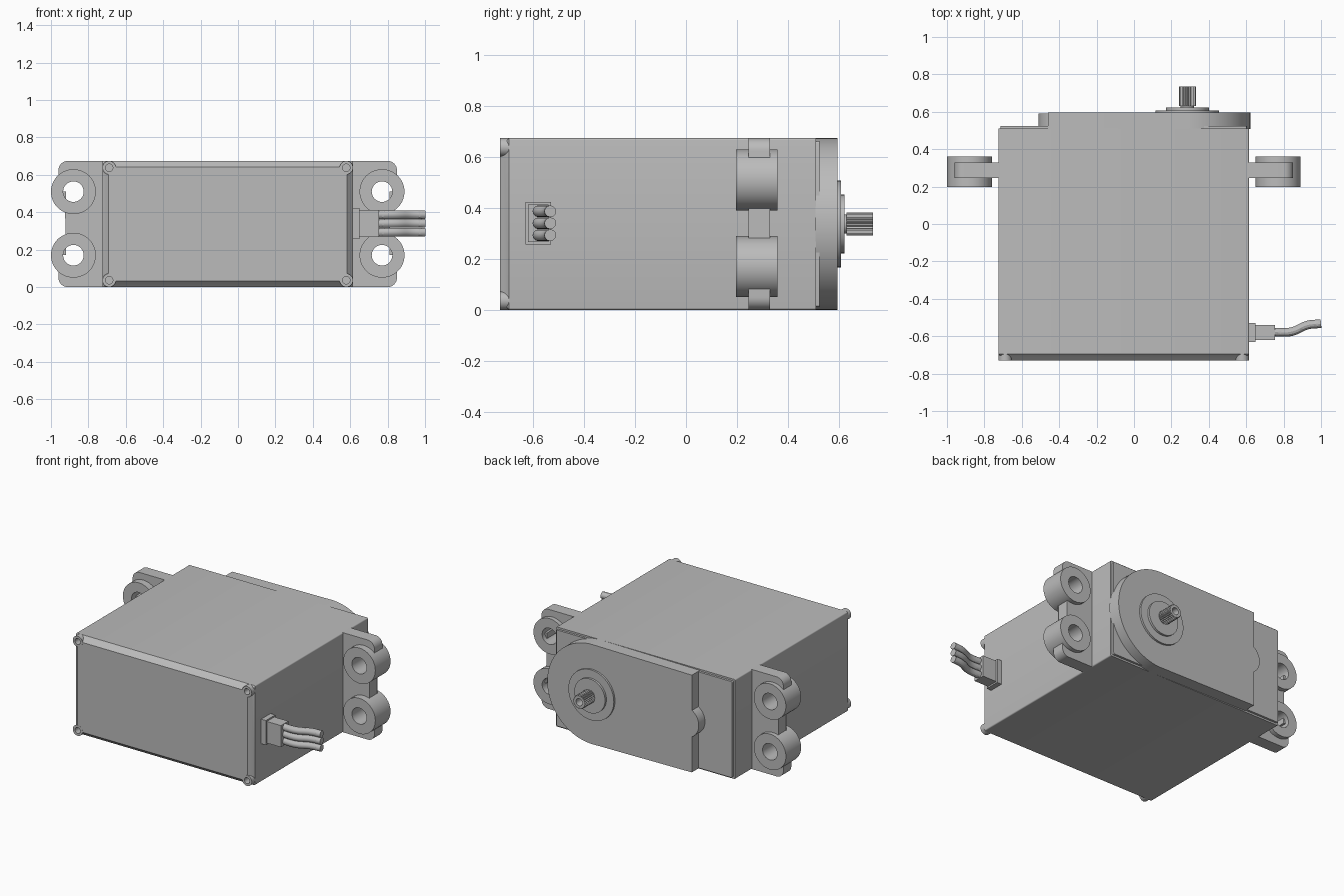
import bpy, bmesh
from math import cos, sin, pi, radians

if "Cube" in bpy.data.objects:
    bpy.data.objects.remove(bpy.data.objects["Cube"], do_unlink=True)

grey = bpy.data.materials.new("light grey plastic")
grey.use_nodes = True
grey.diffuse_color = (0.5, 0.5, 0.5, 1)
grey.node_tree.nodes["Principled BSDF"].inputs["Base Color"].default_value = (0.5, 0.5, 0.5, 1)

MID_X, MID_Z = -0.055, 0.337      # centre of the case
HALF_X, HALF_Z = 0.67, 0.337
SHAFT_X = 0.285


def select(ob):
    bpy.ops.object.select_all(action='DESELECT')
    ob.select_set(True)
    bpy.context.view_layer.objects.active = ob


def finish(ob):
    ob.data.materials.clear()
    ob.data.materials.append(grey)
    select(ob)
    bpy.ops.object.shade_smooth_by_angle(angle=radians(30))
    return ob


def arc(cx, cz, r, a0=0, a1=360, n=48):
    """Points on an arc; a full turn drops the repeated last point."""
    count = n if a1 - a0 == 360 else n + 1
    angles = [radians(a0 + (a1 - a0) * i / n) for i in range(count)]
    return [(cx + r * cos(a), cz + r * sin(a)) for a in angles]


def rounded_rect(x0, x1, z0, z1, r, n=4):
    pts = []
    corners = [(x1 - r, z1 - r), (x0 + r, z1 - r), (x0 + r, z0 + r), (x1 - r, z0 + r)]
    for i, (x, z) in enumerate(corners):
        pts += arc(x, z, r, 90 * i, 90 * i + 90, n)
    return pts


def prism(name, loops, y0, y1):
    """Fill outlines in x-z (inner loops are holes) and extrude along y."""
    cu = bpy.data.curves.new(name, 'CURVE')
    cu.dimensions = '2D'
    cu.fill_mode = 'BOTH'
    cu.extrude = (y1 - y0) / 2
    for loop in loops:
        sp = cu.splines.new('POLY')
        sp.points.add(len(loop) - 1)
        sp.use_cyclic_u = True
        for p, (x, z) in zip(sp.points, loop):
            p.co = (x, z, 0, 1)
    ob = bpy.data.objects.new(name, cu)
    bpy.context.collection.objects.link(ob)
    ob.location.y = (y0 + y1) / 2
    ob.rotation_euler.x = pi / 2
    select(ob)
    bpy.ops.object.convert(target='MESH')
    ob = bpy.context.object
    bm = bmesh.new()
    bm.from_mesh(ob.data)
    bmesh.ops.remove_doubles(bm, verts=bm.verts, dist=1e-5)
    bmesh.ops.recalc_face_normals(bm, faces=bm.faces)
    bm.to_mesh(ob.data)
    bm.free()
    return finish(ob)


def loft(name, sections):
    """Join matching x-z outlines given as (y, points)."""
    bm = bmesh.new()
    rings = [[bm.verts.new((x, y, z)) for x, z in pts] for y, pts in sections]
    for a, b in zip(rings, rings[1:]):
        for i in range(len(a)):
            j = (i + 1) % len(a)
            bm.faces.new((a[i], a[j], b[j], b[i]))
    bm.faces.new(rings[0])
    bm.faces.new(rings[-1])
    bmesh.ops.recalc_face_normals(bm, faces=bm.faces)
    me = bpy.data.meshes.new(name)
    bm.to_mesh(me)
    bm.free()
    ob = bpy.data.objects.new(name, me)
    bpy.context.collection.objects.link(ob)
    return finish(ob)


def box(name, x0, x1, y0, y1, z0, z1):
    return prism(name, [[(x0, z0), (x1, z0), (x1, z1), (x0, z1)]], y0, y1)


def cut(ob, cutter):
    cutter.hide_render = True
    mod = ob.modifiers.new("cut", 'BOOLEAN')
    mod.operation = 'DIFFERENCE'
    mod.solver = 'EXACT'
    mod.object = cutter
    select(ob)
    bpy.ops.object.modifier_apply(modifier="cut")
    bpy.data.objects.remove(cutter, do_unlink=True)


def case_outline(d, r=0.008):
    return rounded_rect(MID_X - HALF_X + d, MID_X + HALF_X - d,
                        MID_Z - HALF_Z + d, MID_Z + HALF_Z - d, r)


# Case with chamfered front rim
case = loft("case", [(0.51, case_outline(0)), (-0.695, case_outline(0)),
                     (-0.73, case_outline(0.033))])

# Screw bosses in the four front corners
for sx in (-1, 1):
    for sz in (-1, 1):
        cx = MID_X + sx * (HALF_X - 0.036)
        cz = MID_Z + sz * (HALF_Z - 0.036)
        cut(case, prism("cutter", [arc(cx, cz, 0.02, n=24)], -0.8, -0.67))
        prism("screw_boss", [arc(cx, cz, 0.036, n=32), arc(cx, cz, 0.02, n=24)], -0.731, -0.68)
finish(case)

# Back plate and gear cover
prism("back_plate", [case_outline(0.012)], 0.505, 0.525)
R = HALF_Z
cover = [(-0.46, MID_Z - R + 0.008)] + arc(SHAFT_X, MID_Z, R, -90, 90, 48) + [(-0.46, MID_Z + R - 0.008)]
prism("gear_cover", [cover], 0.508, 0.595)
prism("cover_tab", [arc(-0.405, MID_Z, 0.105)], 0.515, 0.592)

# Output bearing rings and splined hollow shaft
prism("bearing_flange", [arc(SHAFT_X, MID_Z, 0.17, n=64)], 0.59, 0.608)
prism("bearing_ring", [arc(SHAFT_X, MID_Z, 0.115)], 0.60, 0.623)
prism("shaft_collar", [arc(SHAFT_X, MID_Z, 0.037)], 0.615, 0.635)
spline_pts = []
for i in range(48):
    a = 2 * pi * i / 48
    r = 0.046 if i % 2 else 0.040
    spline_pts.append((SHAFT_X + r * cos(a), MID_Z + r * sin(a)))
prism("output_shaft", [spline_pts, arc(SHAFT_X, MID_Z, 0.024, n=24)], 0.63, 0.735)

# Mounting ears with grommets on both sides
for side, label in ((-1, "right"), (1, "left")):
    def mx(d):
        return MID_X + side * d
    ear = [(mx(0.66), 0)]
    for x, z in arc(0.855, 0.05, 0.05, -90, 0, 8):
        ear.append((mx(x), z))
    ear += [(mx(0.905), 0.17), (mx(0.865), 0.17), (mx(0.865), 0.51), (mx(0.905), 0.51)]
    for x, z in arc(0.855, 0.624, 0.05, 0, 90, 8):
        ear.append((mx(x), z))
    ear.append((mx(0.66), 0.674))
    holes = [arc(mx(0.825), z, 0.055, n=32) for z in (0.17, 0.51)]
    prism(label + "_ear", [ear] + holes, 0.245, 0.33)
    for z in (0.17, 0.51):
        prism(label + "_grommet", [arc(mx(0.825), z, 0.12), arc(mx(0.825), z, 0.055, n=32)], 0.197, 0.36)

# Cable socket, plug and three wires
box("cable_socket", 0.61, 0.65, -0.63, -0.53, 0.257, 0.423)
box("cable_plug", 0.645, 0.755, -0.62, -0.54, 0.267, 0.413)
for z in (0.293, 0.34, 0.387):
    cu = bpy.data.curves.new("wire", 'CURVE')
    cu.dimensions = '3D'
    cu.bevel_depth = 0.023
    cu.bevel_resolution = 4
    cu.use_fill_caps = True
    sp = cu.splines.new('BEZIER')
    path = [(0.74, -0.578), (0.84, -0.576), (0.93, -0.54), (1.0, -0.533)]
    sp.bezier_points.add(len(path) - 1)
    for p, (x, y) in zip(sp.bezier_points, path):
        p.co = (x, y, z)
        p.handle_left_type = p.handle_right_type = 'AUTO'
    wire = bpy.data.objects.new("wire", cu)
    bpy.context.collection.objects.link(wire)
    select(wire)
    bpy.ops.object.convert(target='MESH')
    finish(bpy.context.object)
